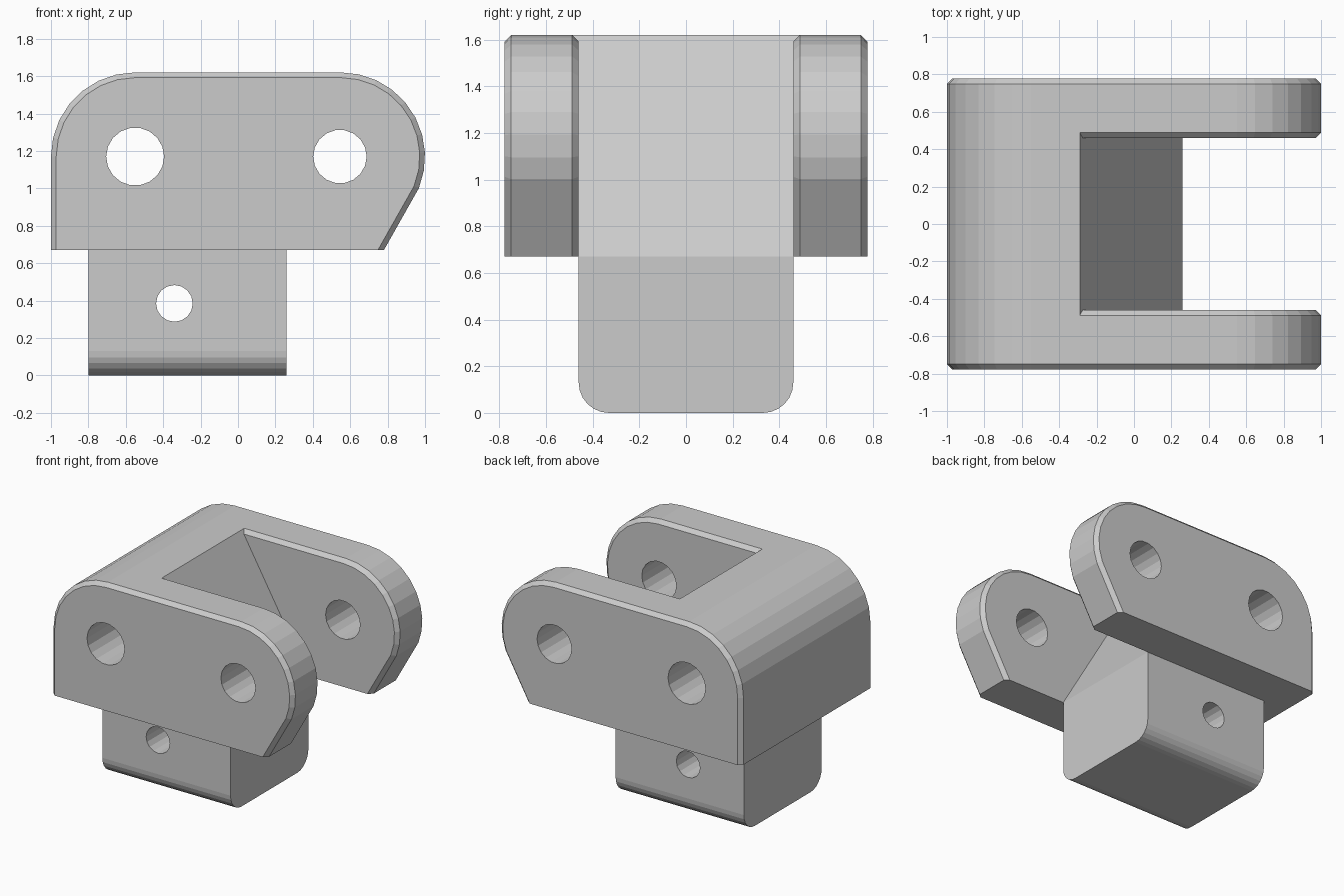
import bpy
import bmesh
from math import cos, sin, radians

cube = bpy.data.objects.get("Cube")
if cube:
    bpy.data.objects.remove(cube, do_unlink=True)

GREY = bpy.data.materials.new("light grey")
GREY.use_nodes = True
COLOUR = (0.6, 0.6, 0.6, 1)
GREY.diffuse_color = COLOUR
GREY.node_tree.nodes["Principled BSDF"].inputs["Base Color"].default_value = COLOUR

BASE, TOP = 0.67, 1.62      # bottom and top of the clevis body
PIVOT, ROUND = 1.17, 0.45   # height of the pins, radius of the corners
INNER, OUTER = 0.46, 0.777  # inner and outer side of the arms
BEVEL = 0.028


def arc(cx, cz, r, start, end, steps):
    angles = [radians(start + (end - start) * i / steps) for i in range(steps + 1)]
    return [(cx + r * cos(a), cz + r * sin(a)) for a in angles]


def loft(name, rings):
    """Join matching rings of points with quads and cap both ends."""
    bm = bmesh.new()
    loops = [[bm.verts.new(p) for p in ring] for ring in rings]
    for a, b in zip(loops, loops[1:]):
        for i in range(len(a)):
            j = (i + 1) % len(a)
            bm.faces.new((a[i], a[j], b[j], b[i]))
    bm.faces.new(loops[0])
    bm.faces.new(loops[-1])
    bmesh.ops.recalc_face_normals(bm, faces=bm.faces)
    mesh = bpy.data.meshes.new(name)
    bm.to_mesh(mesh)
    bm.free()
    mesh.materials.append(GREY)
    obj = bpy.data.objects.new(name, mesh)
    bpy.context.collection.objects.link(obj)
    return obj


def at_y(profile, y):
    return [(x, y, z) for x, z in profile]


def combine(target, tool, operation):
    """Apply a boolean and remove the tool."""
    mod = target.modifiers.new(operation.lower(), "BOOLEAN")
    mod.operation, mod.object, mod.solver = operation, tool, "EXACT"
    bpy.context.view_layer.update()
    bpy.context.view_layer.objects.active = target
    bpy.ops.object.modifier_apply(modifier=mod.name)
    bpy.data.objects.remove(tool, do_unlink=True)


def drill(target, x, z, r, sides):
    circle = arc(x, z, r, 0, 360, sides)[:-1]
    cutter = loft("hole_cutter", [at_y(circle, -1), at_y(circle, 1)])
    cutter.hide_render = True
    combine(target, cutter, "DIFFERENCE")


# Side outline of the arms, and its smaller version for the bevelled rim
def arm_outline(inset):
    r = ROUND - inset
    rear = arc(-0.55, PIVOT, r, 180, 90, 7)
    front = arc(0.55, PIVOT, r, 90, -22, 9)
    return [(-1 + inset, BASE)] + rear + front + [(0.78 - inset * 1.15, BASE)]


full, small = arm_outline(0), arm_outline(BEVEL)


def make_arm(name, side):
    return loft(name, [at_y(small, side * INNER),
                       at_y(full, side * (INNER + BEVEL)),
                       at_y(full, side * (OUTER - BEVEL)),
                       at_y(small, side * OUTER)])


# Rear bridge between the arms, with a sloping front face
bridge = [(-1, BASE)] + arc(-0.55, PIVOT, ROUND, 180, 90, 7) + [(-0.29, TOP), (0.26, BASE)]
body = loft("clevis_body", [at_y(bridge, -INNER - BEVEL), at_y(bridge, INNER + BEVEL)])
for side, name in ((-1, "front_arm"), (1, "back_arm")):
    combine(body, make_arm(name, side), "UNION")

# Pin holes through both arms
drill(body, -0.55, PIVOT, 0.155, 18)
drill(body, 0.545, PIVOT, 0.143, 18)

# Stem below the body, with rounded lower edges
R = 0.13
section = ([(-INNER, BASE)] + arc(-INNER + R, R, R, 180, 270, 6)
           + arc(INNER - R, R, R, 270, 360, 6) + [(INNER, BASE)])
stem = loft("stem", [[(x, y, z) for y, z in section] for x in (-0.8, 0.26)])
drill(stem, -0.34, 0.385, 0.098, 16)
